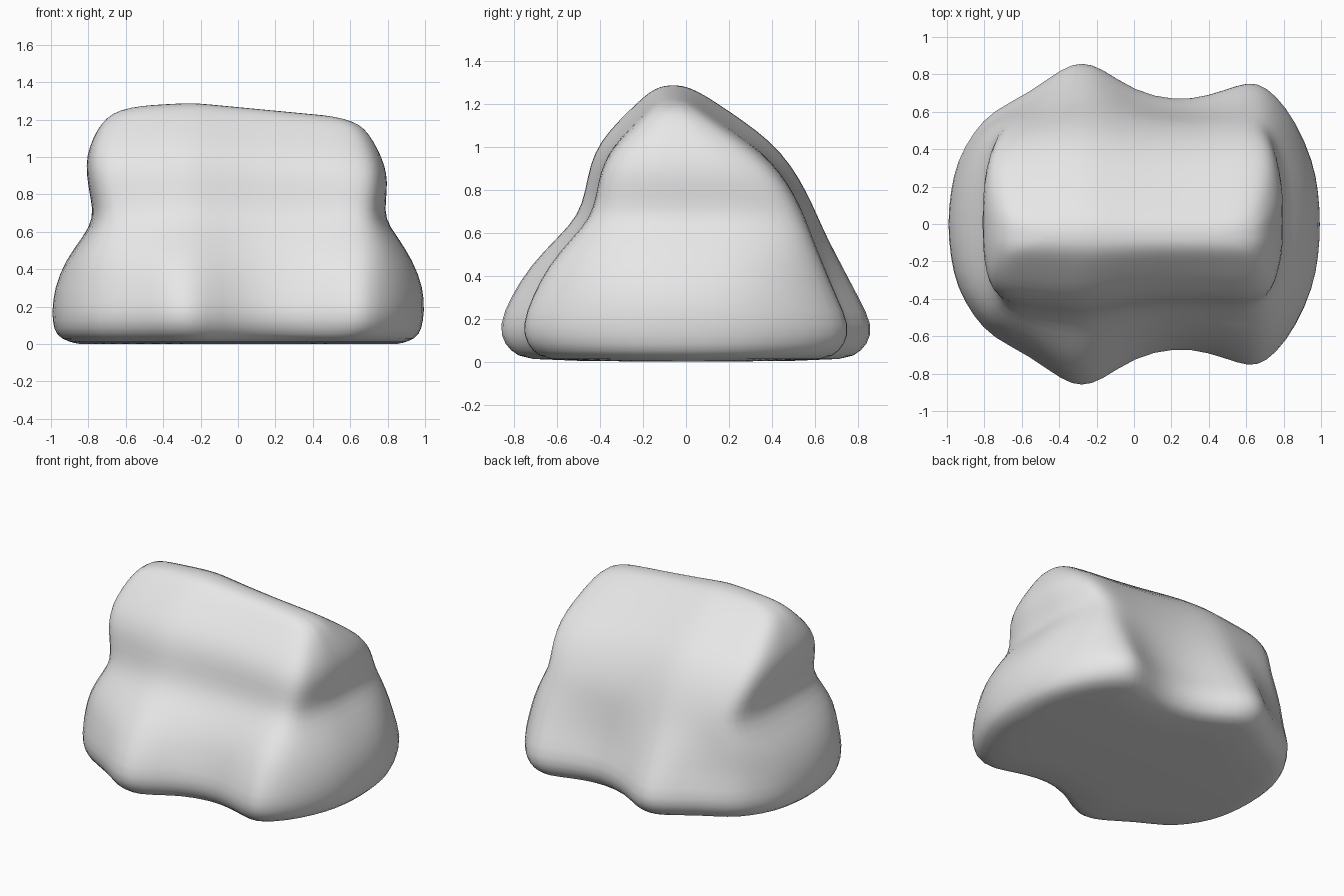
import bpy
import bmesh

# Remove the default cube
default_cube = bpy.data.objects.get("Cube")
if default_cube:
    bpy.data.objects.remove(default_cube, do_unlink=True)


def make_material(name, colour):
    material = bpy.data.materials.new(name)
    material.use_nodes = True
    material.diffuse_color = colour
    shader = material.node_tree.nodes["Principled BSDF"]
    shader.inputs["Base Color"].default_value = colour
    shader.inputs["Roughness"].default_value = 0.8
    return material


def smoothstep(low, high, value):
    t = min(max((value - low) / (high - low), 0), 1)
    return t * t * (3 - 2 * t)


def mirrored_outline(half):
    """Close a half outline, running left to right, across the x axis."""
    return half + [(x, -y) for x, y in reversed(half[1:-1])]


# Half plan of the foot: round ends, two bulges and a hollow between them
FOOT = mirrored_outline([
    (-1, 0), (-.985, .2), (-.95, .39), (-.86, .57), (-.76, .7), (-.56, .81),
    (-.38, .97), (-.28, 1), (-.18, .97), (0, .82), (.22, .76), (.4, .79),
    (.56, .86), (.66, .88), (.76, .8), (.87, .63), (.96, .39), (.99, .2), (1, 0)])

# Half plan of the upper block: squarer, with the same hollow fading out
BLOCK = mirrored_outline([
    (-1, 0), (-1, .3), (-.98, .6), (-.94, .8), (-.86, .9), (-.7, .94),
    (-.5, .98), (-.35, 1), (-.22, .98), (0, .91), (.25, .88), (.5, .88),
    (.7, .9), (.82, .89), (.9, .83), (.95, .7), (.98, .5), (1, .3), (1, 0)])

# Layers from the ground up: height, left end, right end, front, back
LAYERS = [
    (0, -.86, .86, -.7, .7),
    (.025, -.955, .955, -.79, .79),
    (.08, -.992, .985, -.855, .855),
    (.17, -1, 1, -.88, .88),
    (.3, -.987, .995, -.825, .81),
    (.45, -.925, .935, -.73, .73),
    (.58, -.825, .85, -.6, .66),
    (.68, -.77, .785, -.505, .615),
    (.8, -.79, .79, -.47, .56),
    (.92, -.81, .8, -.45, .49),
    (1.03, -.81, .785, -.4, .395),
    (1.13, -.775, .745, -.31, .26),
    (1.21, -.73, .7, -.225, .14),
    (1.26, -.67, .65, -.17, .06),
    (1.285, -.58, .56, -.12, 0),
    (1.29, -.45, .45, -.08, -.04),
]
TOP = LAYERS[-1][0]


def crest_drop(x, z):
    """Let the crest fall away from its high point, mostly to the right."""
    slope = .095 * (x + .25) if x > -.25 else .06 * (-.25 - x)
    return slope * smoothstep(.5, TOP, z)


def layer_points(z, left, right, front, back):
    blend = smoothstep(.25, .75, z)
    middle, depth = (front + back) / 2, (back - front) / 2
    points = []
    for (fx, fy), (bx, by) in zip(FOOT, BLOCK):
        px = fx + (bx - fx) * blend
        py = fy + (by - fy) * blend
        x = px * (right if px > 0 else -left)
        points.append((x, middle + py * depth, z - crest_drop(x, z)))
    return points


# Loft the boulder through its layers and close both ends
bm = bmesh.new()
rings = [[bm.verts.new(p) for p in layer_points(*layer)] for layer in LAYERS]
count = len(FOOT)
for lower, upper in zip(rings, rings[1:]):
    for i in range(count):
        j = (i + 1) % count
        bm.faces.new((lower[i], lower[j], upper[j], upper[i]))

# Each cap is a row of quads joining the back half to the front half
for ring in (rings[0], rings[-1]):
    half = count // 2
    for i in range(half):
        corners = [ring[i], ring[i + 1], ring[-i - 1], ring[-i]]
        if i == 0:
            corners = [ring[0], ring[1], ring[-1]]
        elif i == half - 1:
            corners = [ring[i], ring[half], ring[-i]]
        bm.faces.new(corners)
bmesh.ops.recalc_face_normals(bm, faces=bm.faces)

mesh = bpy.data.meshes.new("boulder")
bm.to_mesh(mesh)
bm.free()
boulder = bpy.data.objects.new("boulder", mesh)
bpy.context.collection.objects.link(boulder)
mesh.materials.append(make_material("stone grey", (.8, .8, .8, 1)))

# Soften the stone
for polygon in mesh.polygons:
    polygon.use_smooth = True
soften = boulder.modifiers.new("soften", "SUBSURF")
soften.levels = soften.render_levels = 1
